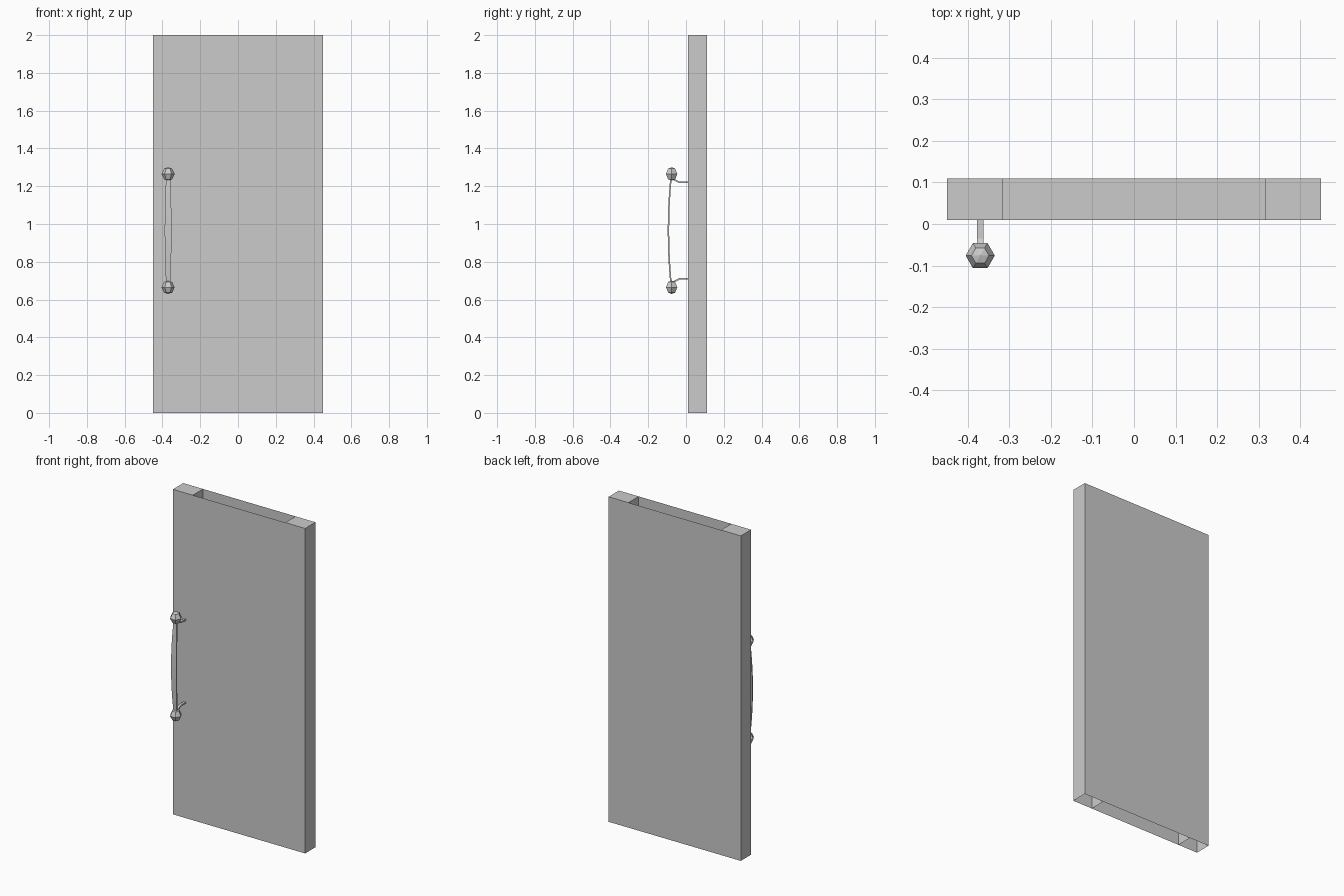
import bpy, bmesh
from math import cos, sin, pi
from mathutils import Vector

if "Cube" in bpy.data.objects:
    bpy.data.objects.remove(bpy.data.objects["Cube"])

HX, HY, HZ = -0.37, -0.076, 0.965   # handle centre


def make(name, verts, faces, fix=True):
    me = bpy.data.meshes.new(name)
    me.from_pydata(verts, [], faces)
    if fix:
        bm = bmesh.new()
        bm.from_mesh(me)
        bmesh.ops.recalc_face_normals(bm, faces=bm.faces)
        bm.to_mesh(me)
        bm.free()
    ob = bpy.data.objects.new(name, me)
    bpy.context.collection.objects.link(ob)
    return ob


def quad_sheet(name, corners):
    return make(name, corners, [(0, 1, 2, 3)], False)


def ball(name, z, r=0.035, n=6):
    # six-sided faceted knob
    prof = [(0.6 * r, -0.82 * r), (r, 0), (0.6 * r, 0.82 * r)]
    v = [(HX + a * cos(2 * pi * i / n), HY + a * sin(2 * pi * i / n), z + h)
         for a, h in prof for i in range(n)]
    f = [(k * n + i, k * n + (i + 1) % n, (k + 1) * n + (i + 1) % n, (k + 1) * n + i)
         for k in range(2) for i in range(n)]
    v += [(HX, HY, z - r), (HX, HY, z + r)]
    for i in range(n):
        j = (i + 1) % n
        f += [(j, i, 3 * n), (2 * n + i, 2 * n + j, 3 * n + 1)]
    make(name, v, f)


def strap(name, path, t):
    # flat bar swept along (y, z, half width) points
    v, f = [], []
    for i, (y, z, w) in enumerate(path):
        a, b = path[max(i - 1, 0)], path[min(i + 1, len(path) - 1)]
        d = Vector((b[0] - a[0], b[1] - a[1])).normalized()
        ny, nz = -d.y * t / 2, d.x * t / 2
        v += [(HX - w, y + ny, z + nz), (HX + w, y + ny, z + nz),
              (HX + w, y - ny, z - nz), (HX - w, y - ny, z - nz)]
    for i in range(len(path) - 1):
        o = 4 * i
        f += [(o + k, o + (k + 1) % 4, o + 4 + (k + 1) % 4, o + 4 + k) for k in range(4)]
    e = len(v) - 4
    f += [(3, 2, 1, 0), (e, e + 1, e + 2, e + 3)]
    make(name, v, f)


# hollow door: open underneath, open-topped middle bay
X, P, Y0, Y1, H = 0.45, 0.315, 0.01, 0.11, 2.0
quad_sheet("door_front", [(-X, Y0, 0), (X, Y0, 0), (X, Y0, H), (-X, Y0, H)])
quad_sheet("door_back", [(X, Y1, 0), (-X, Y1, 0), (-X, Y1, H), (X, Y1, H)])
for s, side in ((-1, "left"), (1, "right")):
    for x, part in ((X, "edge"), (P, "partition")):
        c = [(s * x, Y0, 0), (s * x, Y1, 0), (s * x, Y1, H), (s * x, Y0, H)]
        quad_sheet(f"door_{part}_{side}", c if s > 0 else c[::-1])
    c = [(s * P, Y0, H), (s * X, Y0, H), (s * X, Y1, H), (s * P, Y1, H)]
    quad_sheet(f"door_cap_{side}", c if s > 0 else c[::-1])
# inner rail closing the middle bay
quad_sheet("inner_rail", [(-P, Y0, 1.7), (P, Y0, 1.7), (P, Y1, 1.7), (-P, Y1, 1.7)])

# bowed grip, wider in the middle
grip = []
for i in range(9):
    u = -1 + i / 4
    b = 1 - u * u
    grip.append((-0.08 - 0.013 * b, HZ + 0.275 * u, 0.011 + 0.007 * b))
strap("handle_grip", grip, 0.008)

# end knobs and mounting brackets
for s, side in ((-1, "lower"), (1, "upper")):
    ball(f"knob_{side}", HZ + s * 0.3)
    strap(f"bracket_{side}",
          [(y, HZ + s * z, 0.0075) for y, z in
           ((-0.078, 0.28), (-0.06, 0.268), (-0.035, 0.256), (0.012, 0.255))], 0.008)
